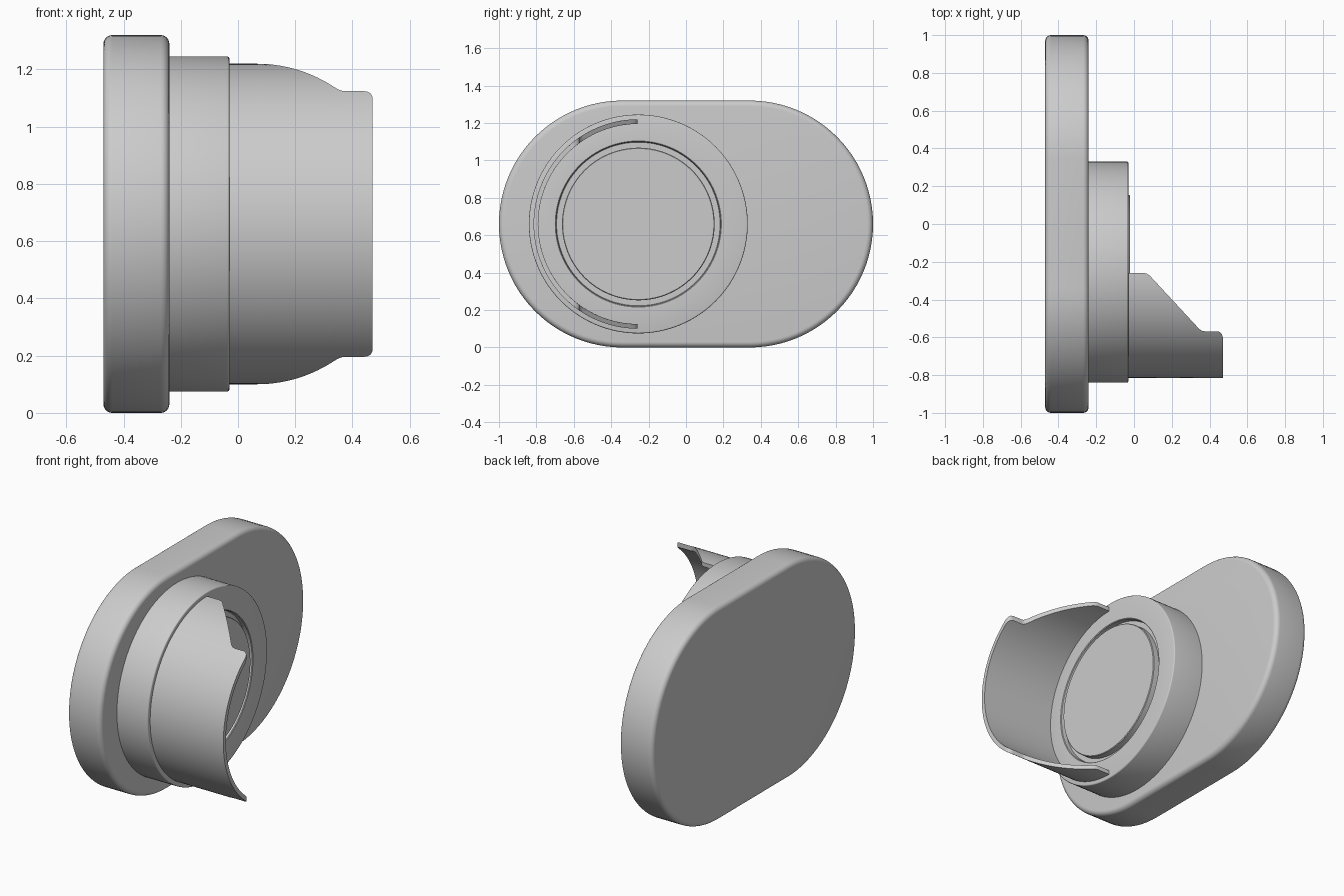
import bpy, bmesh
from math import pi, sin, cos, acos

if "Cube" in bpy.data.objects:
    bpy.data.objects.remove(bpy.data.objects["Cube"])

CY, CZ = -0.255, 0.66   # axis of the round parts


def loft(name, rings, angle=35):
    """Skin a list of closed point loops and cap both ends."""
    bm = bmesh.new()
    rows = [[bm.verts.new(p) for p in ring] for ring in rings]
    n = len(rows[0])
    for a, b in zip(rows, rows[1:]):
        for i in range(n):
            j = (i + 1) % n
            bm.faces.new((a[i], a[j], b[j], b[i]))
    bm.faces.new(rows[0])
    bm.faces.new(rows[-1])
    bmesh.ops.recalc_face_normals(bm, faces=bm.faces)
    mesh = bpy.data.meshes.new(name)
    bm.to_mesh(mesh)
    bm.free()
    obj = bpy.data.objects.new(name, mesh)
    bpy.context.collection.objects.link(obj)
    bpy.ops.object.select_all(action='DESELECT')
    obj.select_set(True)
    bpy.context.view_layer.objects.active = obj
    bpy.ops.object.shade_smooth_by_angle(angle=angle * pi / 180)
    return obj


def stadium(x, r, half=0.34, n=48):
    pts = []
    for side, start in ((1, -pi / 2), (-1, pi / 2)):
        for i in range(n + 1):
            a = start + pi * i / n
            pts.append((x, side * half + r * cos(a), CZ + r * sin(a)))
    return pts


def circle(x, r, n=128):
    return [(x, CY + r * cos(2 * pi * i / n), CZ + r * sin(2 * pi * i / n))
            for i in range(n)]


def fillet(cx, cr, f, a0, a1, n=6):
    """Quarter-round as (x, radius) pairs."""
    return [(cx + f * cos(a0 + (a1 - a0) * i / n), cr + f * sin(a0 + (a1 - a0) * i / n))
            for i in range(n + 1)]


# Base plate: rounded-edge stadium
f = 0.03
edge = fillet(-0.47 + f, 0.66 - f, f, pi, pi / 2) + fillet(-0.24 - f, 0.66 - f, f, pi / 2, 0)
loft("base_plate", [stadium(x, r) for x, r in edge])

# Round collar with a shallow recess in its face
f = 0.007
collar = [(-0.25, 0.585)] + fillet(-0.03 - f, 0.585 - f, f, pi / 2, 0, 3)
collar += [(-0.03, 0.444), (-0.034, 0.44), (-0.06, 0.437)]
loft("collar", [circle(x, r) for x, r in collar])

# Lens disc
loft("lens_disc", [circle(x, r) for x, r in
                   ((-0.07, 0.408), (-0.024, 0.408), (-0.02, 0.404))])

# Hood: half tube whose free edges follow this (x, y) outline
outline = [(-0.035, -0.26), (0.055, -0.26), (0.07, -0.264), (0.085, -0.275)]
outline += [(0.085 + 0.255 * i / 12, -0.275 - 0.275 * i / 12) for i in range(1, 13)]
outline += [(0.35, -0.559), (0.362, -0.566), (0.375, -0.568), (0.44, -0.568),
            (0.455, -0.572), (0.465, -0.582), (0.47, -0.598)]


def hood_section(x, y, n=64):
    pts = []
    for r, d in ((0.56, 1), (0.535, -1)):
        a = acos((CY - y) / r)
        for i in range(n + 1):
            t = d * a * (1 - 2 * i / n)
            pts.append((x, CY - r * cos(t), CZ + r * sin(t)))
    return pts


loft("hood", [hood_section(x, y) for x, y in outline])
